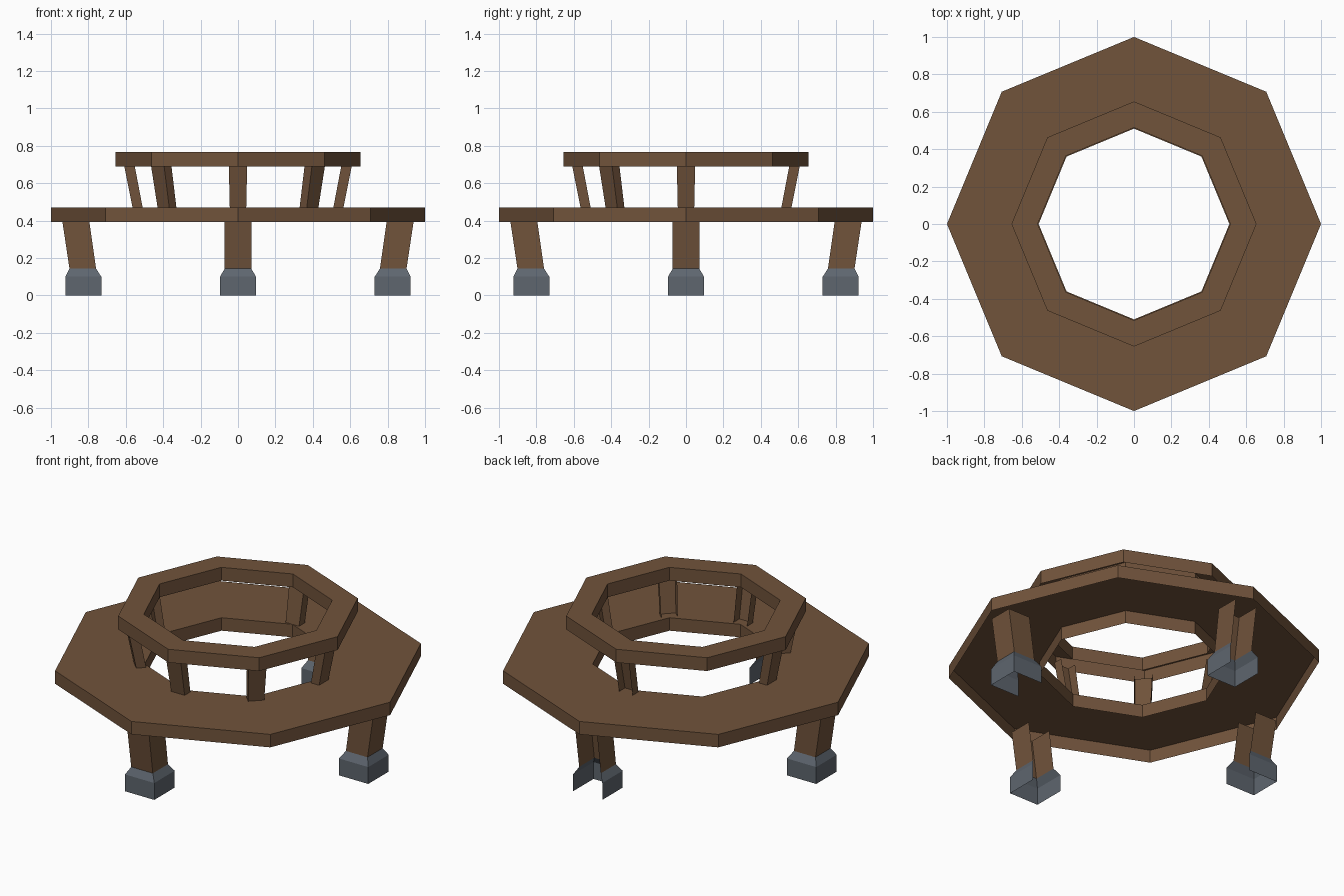
import bpy, bmesh, math
from mathutils import Vector, Matrix

if "Cube" in bpy.data.objects:
    bpy.data.objects.remove(bpy.data.objects["Cube"])


def material(name, col):
    m = bpy.data.materials.new(name)
    m.diffuse_color = (*col, 1)
    m.use_nodes = True
    m.node_tree.nodes["Principled BSDF"].inputs["Base Color"].default_value = m.diffuse_color
    return m


WOOD = material("brown wood", (0.165, 0.087, 0.044))
METAL = material("slate grey metal", (0.112, 0.132, 0.158))


def add_object(name, bm, mats):
    me = bpy.data.meshes.new(name)
    bm.to_mesh(me)
    bm.free()
    for m in mats:
        me.materials.append(m)
    ob = bpy.data.objects.new(name, me)
    bpy.context.collection.objects.link(ob)
    return ob


def octagon_ring(name, r_out, r_in, z0, z1):
    """Flat octagonal ring with outer wall, top and hole wall; open underneath."""
    bm = bmesh.new()
    loops = []
    for r, z in ((r_out, z0), (r_out, z1), (r_in, z1), (r_in, z0)):
        loops.append([bm.verts.new((r * math.cos(i * math.pi / 4),
                                    r * math.sin(i * math.pi / 4), z)) for i in range(8)])
    for a, b in zip(loops, loops[1:]):
        for i in range(8):
            j = (i + 1) % 8
            bm.faces.new((a[i], a[j], b[j], b[i]))
    return add_object(name, bm, [WOOD])


def support(name, sections, angle, open_outward=False, metal_below=None):
    """Leaning square post from (radius, z, half depth, half width) sections.
    It is open at both ends and on the side that faces the centre."""
    bm = bmesh.new()
    loops = []
    for r, z, d, w in sections:
        loops.append([bm.verts.new(p) for p in
                      ((r - d, -w, z), (r + d, -w, z), (r + d, w, z), (r - d, w, z))])
    skip = 1 if open_outward else 3
    for a, b in zip(loops, loops[1:]):
        for i in range(4):
            if i == skip:
                continue
            j = (i + 1) % 4
            f = bm.faces.new((a[i], a[j], b[j], b[i]))
            if metal_below and f.calc_center_median().z < metal_below:
                f.material_index = 1
    bmesh.ops.transform(bm, matrix=Matrix.Rotation(angle, 4, 'Z'), verts=bm.verts)
    return add_object(name, bm, [WOOD, METAL] if metal_below else [WOOD])


# Rings
octagon_ring("lower_ring", 1.0, 0.51, 0.393, 0.47)
octagon_ring("upper_ring", 0.655, 0.515, 0.688, 0.767)

# Four legs with metal feet
leg = [(0.827, 0.0, 0.096, 0.096), (0.827, 0.10, 0.096, 0.096),
       (0.83, 0.143, 0.071, 0.071), (0.867, 0.395, 0.072, 0.072)]
for side, deg in (("right", 0), ("back", 90), ("left", 180), ("front", 270)):
    support(side + "_leg", leg, math.radians(deg), side == "back", 0.143)

# Six posts between the rings
post = [(0.537, 0.47, 0.027, 0.044), (0.58, 0.69, 0.028, 0.049)]
for side, deg in (("right", 0), ("back", 90), ("left", 180),
                  ("front_left", 225), ("front", 270), ("front_right", 315)):
    support(side + "_post", post, math.radians(deg), side == "back")
